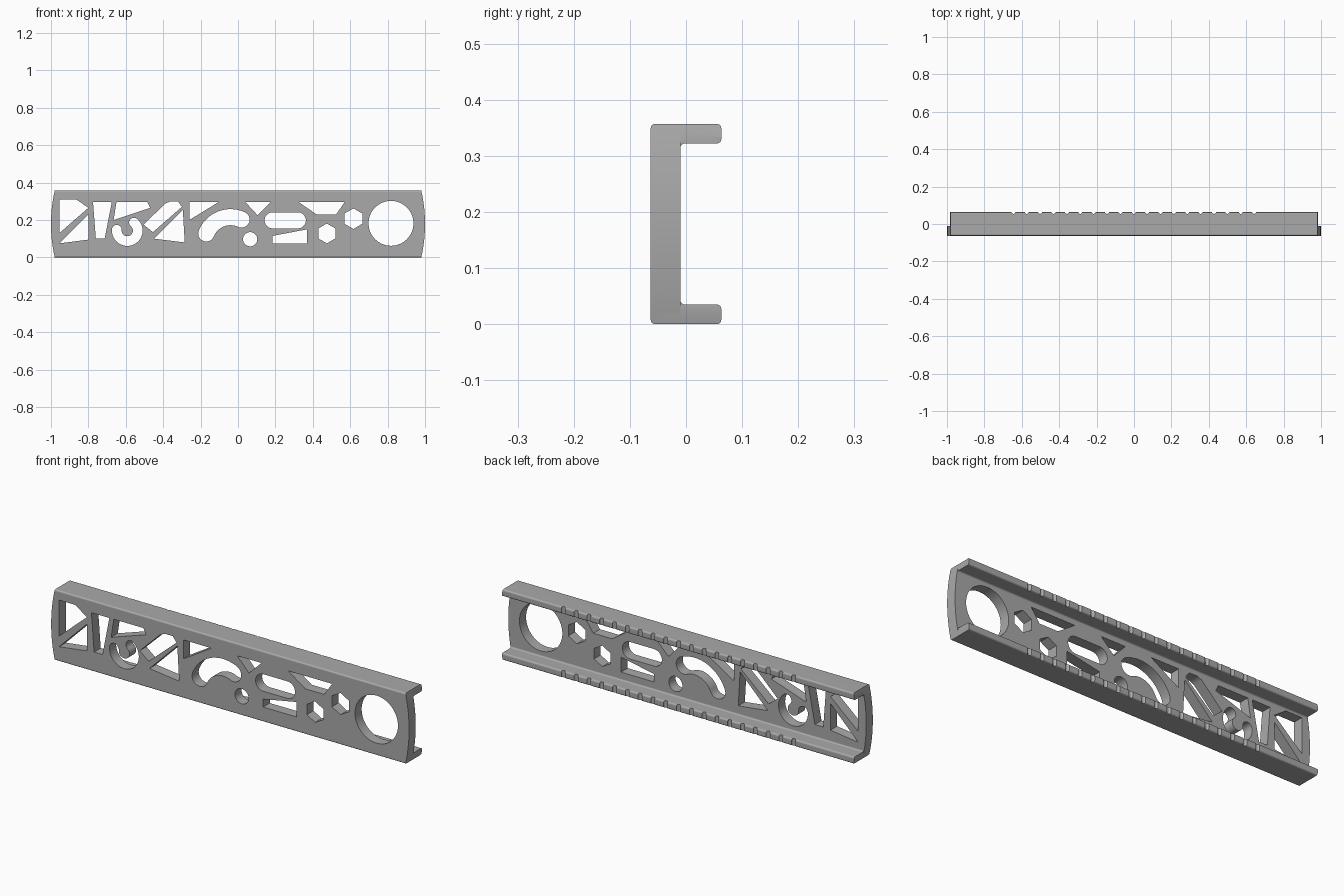
import bpy, bmesh, math
from mathutils import Vector

cube = bpy.data.objects.get("Cube")
if cube:
    bpy.data.objects.remove(cube)

HEIGHT, FRONT, WEB_BACK, RIM = 0.357, -0.063, -0.01, 0.063
FLANGE = 0.035

grey = bpy.data.materials.new("machined grey")
grey.use_nodes = True
grey.diffuse_color = (0.4, 0.4, 0.4, 1)
grey.node_tree.nodes["Principled BSDF"].inputs["Base Color"].default_value = (0.4, 0.4, 0.4, 1)


def prism(bm, outline, start, sweep):
    """Extrude a closed outline of 3D points along the sweep vector."""
    face = bm.faces.new([bm.verts.new(Vector(p) + Vector(start)) for p in outline])
    top = bmesh.ops.extrude_face_region(bm, geom=[face])["geom"]
    bmesh.ops.translate(bm, vec=sweep, verts=[v for v in top if isinstance(v, bmesh.types.BMVert)])


def make(name, bm):
    bmesh.ops.recalc_face_normals(bm, faces=bm.faces)
    mesh = bpy.data.meshes.new(name)
    bm.to_mesh(mesh)
    bm.free()
    ob = bpy.data.objects.new(name, mesh)
    bpy.context.collection.objects.link(ob)
    return ob


def apply(ob, kind, **settings):
    mod = ob.modifiers.new(kind.lower(), kind)
    for key, value in settings.items():
        setattr(mod, key, value)
    bpy.context.view_layer.objects.active = ob
    bpy.ops.object.modifier_apply(modifier=mod.name)


def cut(ob, cutter):
    apply(ob, "BOOLEAN", operation="DIFFERENCE", solver="EXACT", object=cutter)
    bpy.data.objects.remove(cutter)


def ring(cx, cz, r, n=48, start=0.0, turn=math.tau):
    steps = n if turn == math.tau else n - 1
    return [(cx + r * math.cos(start + turn * i / steps),
             cz + r * math.sin(start + turn * i / steps)) for i in range(n)]


def stroke(path, r):
    """Outline of a thick line with round ends."""
    pts = [Vector(p) for p in path]
    left, right = [], []
    for i, p in enumerate(pts):
        d = (pts[min(i + 1, len(pts) - 1)] - pts[max(i - 1, 0)]).normalized()
        side = Vector((-d.y, d.x)) * r
        left.append(tuple(p + side))
        right.append(tuple(p - side))

    def cap(p, q):
        a = math.atan2(q[1] - p.y, q[0] - p.x)
        return ring(p.x, p.y, r, 14, a, -math.pi)[1:-1]
    return left + cap(pts[-1], left[-1]) + right[::-1] + cap(pts[0], right[0])


# Channel body: C section swept along x, with softened edges
section = [(FRONT, 0), (RIM, 0), (RIM, FLANGE), (WEB_BACK, FLANGE),
           (WEB_BACK, HEIGHT - FLANGE), (RIM, HEIGHT - FLANGE), (RIM, HEIGHT), (FRONT, HEIGHT)]
bm = bmesh.new()
prism(bm, [(0, y, z) for y, z in section], (-1.05, 0, 0), (2.1, 0, 0))
channel = make("slotted_channel", bm)
channel.data.materials.append(grey)
apply(channel, "BEVEL", width=0.008, segments=4, limit_method="ANGLE")

# Ends: bowed web, shorter square flanges
for s in (-1, 1):
    zs = [-0.02 + (HEIGHT + 0.04) * i / 20 for i in range(21)]
    bow = [(s * (1 - 0.02 * abs(2 * z / HEIGHT - 1) ** 2), z) for z in zs]
    bm = bmesh.new()
    prism(bm, [(x, 0, z) for x, z in bow + [(s * 1.2, zs[-1]), (s * 1.2, zs[0])]],
          (0, -0.1, 0), (0, 0.2, 0))
    cut(channel, make("end_cutter", bm))
    bm = bmesh.new()
    prism(bm, [(s * 0.984, 0, -0.1), (s * 1.2, 0, -0.1), (s * 1.2, 0, 0.5), (s * 0.984, 0, 0.5)],
          (0, WEB_BACK + 0.0005, 0), (0, 0.2, 0))
    cut(channel, make("flange_end_cutter", bm))

# Openings through the web
hook = ring(-0.592, 0.143, 0.056, 24, math.radians(175), math.radians(235))
holes = [
    [(-0.955, 0.31), (-0.865, 0.31), (-0.80, 0.265), (-0.955, 0.13)],
    [(-0.955, 0.075), (-0.80, 0.23), (-0.80, 0.095)],
    [(-0.775, 0.295), (-0.675, 0.295), (-0.713, 0.10), (-0.76, 0.10)],
    [(-0.65, 0.295), (-0.485, 0.295), (-0.47, 0.265), (-0.665, 0.20)],
    stroke(hook, 0.026),
    [(-0.505, 0.175), (-0.39, 0.287), (-0.365, 0.298), (-0.32, 0.298), (-0.30, 0.27), (-0.455, 0.135)],
    [(-0.295, 0.255), (-0.285, 0.08), (-0.45, 0.10)],
    [(-0.26, 0.295), (-0.105, 0.295), (-0.26, 0.20)],
    stroke(ring(-0.04, 0.075, 0.14, 20, math.radians(158), math.radians(-93)), 0.043),
    [(0.04, 0.295), (0.175, 0.295), (0.105, 0.225)],
    ring(0.065, 0.097, 0.038),
    stroke([(0.185, 0.198), (0.32, 0.198)], 0.043),
    [(0.185, 0.115), (0.37, 0.15), (0.37, 0.075), (0.185, 0.075)],
    [(0.325, 0.295), (0.57, 0.295), (0.525, 0.23), (0.42, 0.23)],
    ring(0.475, 0.128, 0.053, 6, math.pi / 6),
    ring(0.617, 0.207, 0.055, 6, math.pi / 6),
    ring(0.818, 0.182, 0.12, 64),
]
bm = bmesh.new()
for outline in holes:
    prism(bm, [(x, 0, z) for x, z in outline], (0, -0.1, 0), (0, 0.13, 0))
cut(channel, make("opening_cutter", bm))

# Row of grip notches along both flange rims
bm = bmesh.new()
for i in range(19):
    x = -0.645 + 0.0715 * i
    prism(bm, [(a, b, 0) for a, b in ring(x, RIM + 0.002, 0.011, 12)], (0, 0, -0.1), (0, 0, 0.6))
cut(channel, make("notch_cutter", bm))

# Smooth fillets, flat faces kept clean
bpy.ops.object.select_all(action="DESELECT")
channel.select_set(True)
bpy.context.view_layer.objects.active = channel
bpy.ops.object.shade_smooth_by_angle(angle=math.radians(30))
apply(channel, "WEIGHTED_NORMAL", keep_sharp=True)
